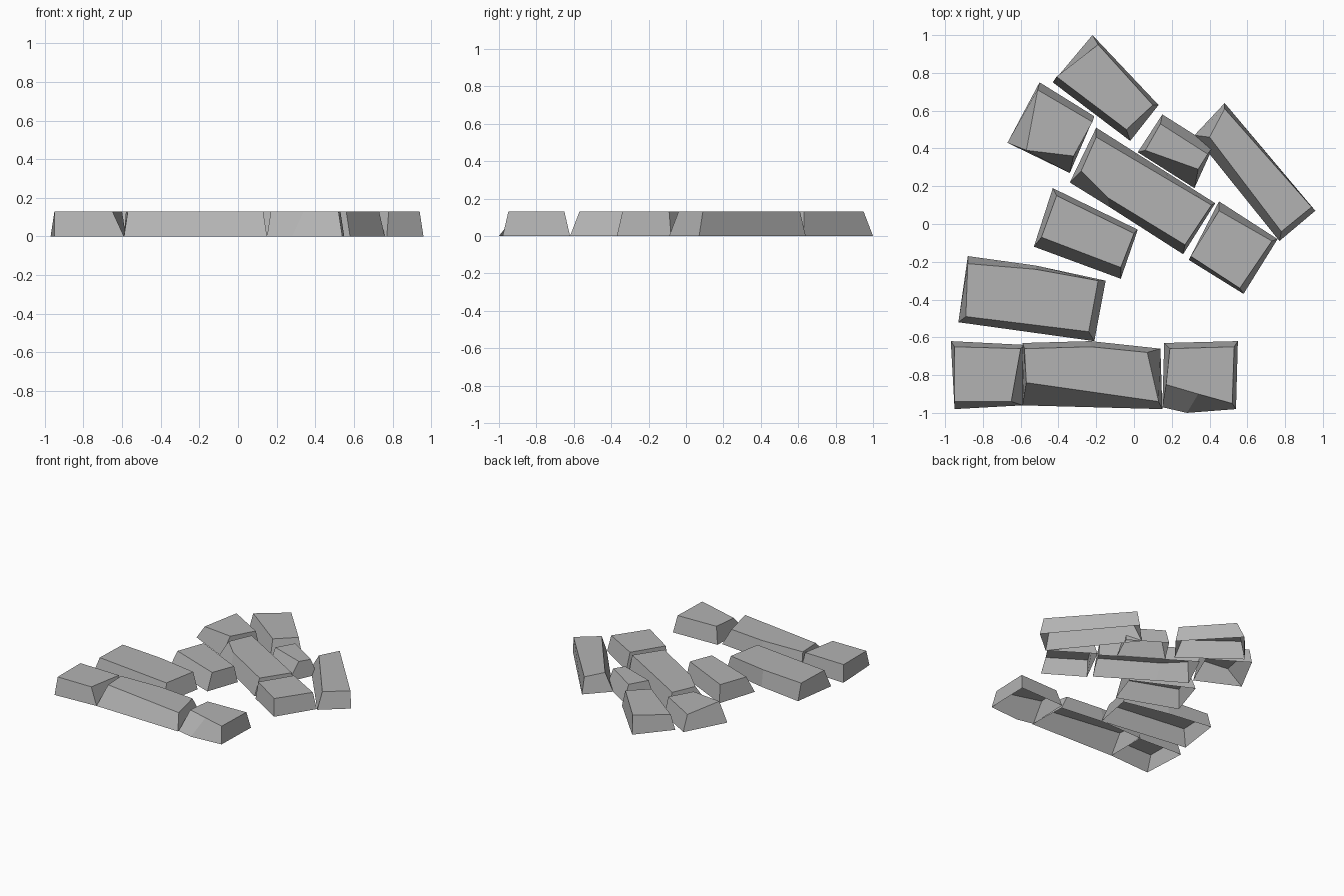
import bpy
import bmesh

default_cube = bpy.data.objects.get("Cube")
if default_cube:
    bpy.data.objects.remove(default_cube, do_unlink=True)

HEIGHT = 0.13

# Single grey stone colour
stone = bpy.data.materials.new("grey_stone")
stone.use_nodes = True
stone_colour = (0.45, 0.45, 0.45, 1)
stone.diffuse_color = stone_colour
stone.node_tree.nodes["Principled BSDF"].inputs["Base Color"].default_value = stone_colour


def brick(name, base, top):
    """Chipped brick, open underneath: a footprint lofted up to a smaller flat top.
    Both outlines run clockwise as seen from above."""
    bm = bmesh.new()
    lower = [bm.verts.new((x, y, 0)) for x, y in base]
    upper = [bm.verts.new((x, y, HEIGHT)) for x, y in top]
    count = len(base)
    for i in range(count):
        j = (i + 1) % count
        bm.faces.new((lower[i], upper[i], upper[j], lower[j]))
    bm.faces.new(upper[::-1])
    mesh = bpy.data.meshes.new(name)
    bm.to_mesh(mesh)
    bm.free()
    mesh.materials.append(stone)
    obj = bpy.data.objects.new(name, mesh)
    bpy.context.collection.objects.link(obj)
    return obj


# Slanted bricks at the back
brick("back_brick",
      base=[(-.22, 1), (.13, .63), (-.02, .44), (-.43, .75)],
      top=[(-.19, .95), (.10, .63), (-.04, .5), (-.41, .78)])
brick("back_right_brick",
      base=[(-.5, .75), (-.21, .57), (-.34, .27), (-.67, .43)],
      top=[(-.51, .71), (-.22, .54), (-.32, .36), (-.57, .39)])
brick("back_left_small_brick",
      base=[(.15, .58), (.42, .41), (.32, .19), (.02, .38)],
      top=[(.14, .53), (.39, .37), (.34, .29), (.06, .39)])
brick("left_long_brick",
      base=[(.48, .64), (.96, .07), (.77, -.09), (.32, .47)],
      top=[(.48, .61), (.94, .09), (.78, -.04), (.4, .46)])

# Slanted bricks in the middle
brick("centre_long_brick",
      base=[(-.2, .51), (.43, .11), (.26, -.16), (-.13, .09), (-.34, .22)],
      top=[(-.2, .46), (.41, .1), (.27, -.11), (-.14, .14), (-.28, .28)])
brick("left_small_brick",
      base=[(.45, .12), (.76, -.08), (.58, -.37), (.29, -.19)],
      top=[(.45, .07), (.73, -.09), (.56, -.34), (.3, -.17)])
brick("middle_right_brick",
      base=[(-.43, .19), (.02, -.03), (-.07, -.29), (-.53, -.12)],
      top=[(-.41, .15), (0, -.05), (-.07, -.23), (-.49, -.07)])
brick("right_long_brick",
      base=[(-.88, -.17), (-.52, -.22), (-.15, -.3), (-.21, -.62), (-.93, -.52)],
      top=[(-.88, -.21), (-.52, -.24), (-.19, -.3), (-.24, -.57), (-.89, -.49)])

# Straight row along the front
brick("front_right_brick",
      base=[(-.97, -.62), (-.58, -.64), (-.59, -.96), (-.95, -.98)],
      top=[(-.95, -.65), (-.6, -.66), (-.65, -.94), (-.95, -.94)])
brick("front_middle_brick",
      base=[(-.59, -.63), (-.23, -.62), (.14, -.66), (.15, -.98), (-.59, -.96)],
      top=[(-.58, -.66), (-.23, -.65), (.07, -.68), (.13, -.94), (-.57, -.84)])
brick("front_left_brick",
      base=[(.16, -.63), (.55, -.62), (.54, -.98), (.28, -1), (.15, -.97)],
      top=[(.19, -.66), (.53, -.65), (.52, -.95), (.34, -.9), (.17, -.85)])
